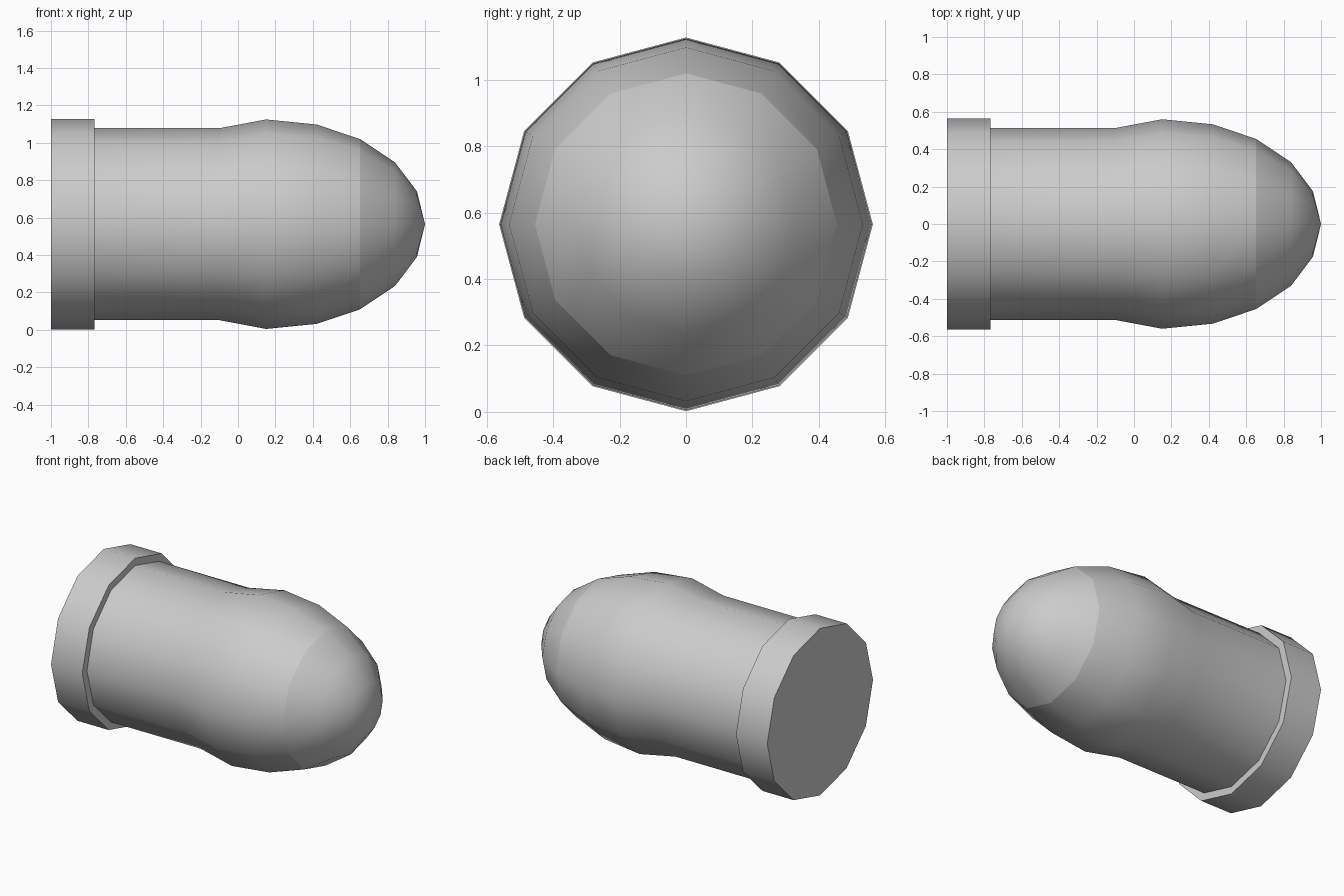
import bpy, bmesh, math

if "Cube" in bpy.data.objects:
    bpy.data.objects.remove(bpy.data.objects["Cube"])

SIDES = 12
AXIS_Z = 0.565


def revolve(name, profile):
    """Spin an (x, radius) profile around the lengthwise axis."""
    bm = bmesh.new()
    rings = []
    for x, r in profile:
        if r == 0:
            rings.append([bm.verts.new((x, 0, AXIS_Z))])
        else:
            angles = [2 * math.pi * i / SIDES for i in range(SIDES)]
            rings.append([bm.verts.new((x, r * math.sin(a), AXIS_Z + r * math.cos(a)))
                          for a in angles])
    for a, b in zip(rings, rings[1:]):
        for i in range(SIDES):
            j = (i + 1) % SIDES
            if len(b) == 1:
                bm.faces.new((a[i], a[j], b[0]))
            else:
                bm.faces.new((a[i], a[j], b[j], b[i]))
    # Flat cap on the rear end
    if profile[0][0] == -1.0:
        bm.faces.new(rings[0])
    bmesh.ops.recalc_face_normals(bm, faces=bm.faces)
    # An open ring can confuse the outward test: check against the axis
    f = max(bm.faces, key=lambda f: f.calc_center_median().z)
    if f.normal.z < 0:
        bmesh.ops.reverse_faces(bm, faces=bm.faces)
    mesh = bpy.data.meshes.new(name)
    bm.to_mesh(mesh)
    bm.free()
    obj = bpy.data.objects.new(name, mesh)
    bpy.context.collection.objects.link(obj)
    bpy.ops.object.select_all(action='DESELECT')
    obj.select_set(True)
    bpy.context.view_layer.objects.active = obj
    bpy.ops.object.shade_smooth_by_angle(angle=math.radians(40))
    return obj


# Rear rim, straight casing and bulging shoulder
revolve("casing", [(-1.0, 0.563), (-0.767, 0.563), (-0.767, 0.513), (-0.10, 0.513),
                   (0.15, 0.56), (0.42, 0.533), (0.653, 0.455)])

# Rounded nose, separate so its seam shades crisply
revolve("nose", [(0.653, 0.455), (0.84, 0.33), (0.957, 0.175), (1.0, 0)])
